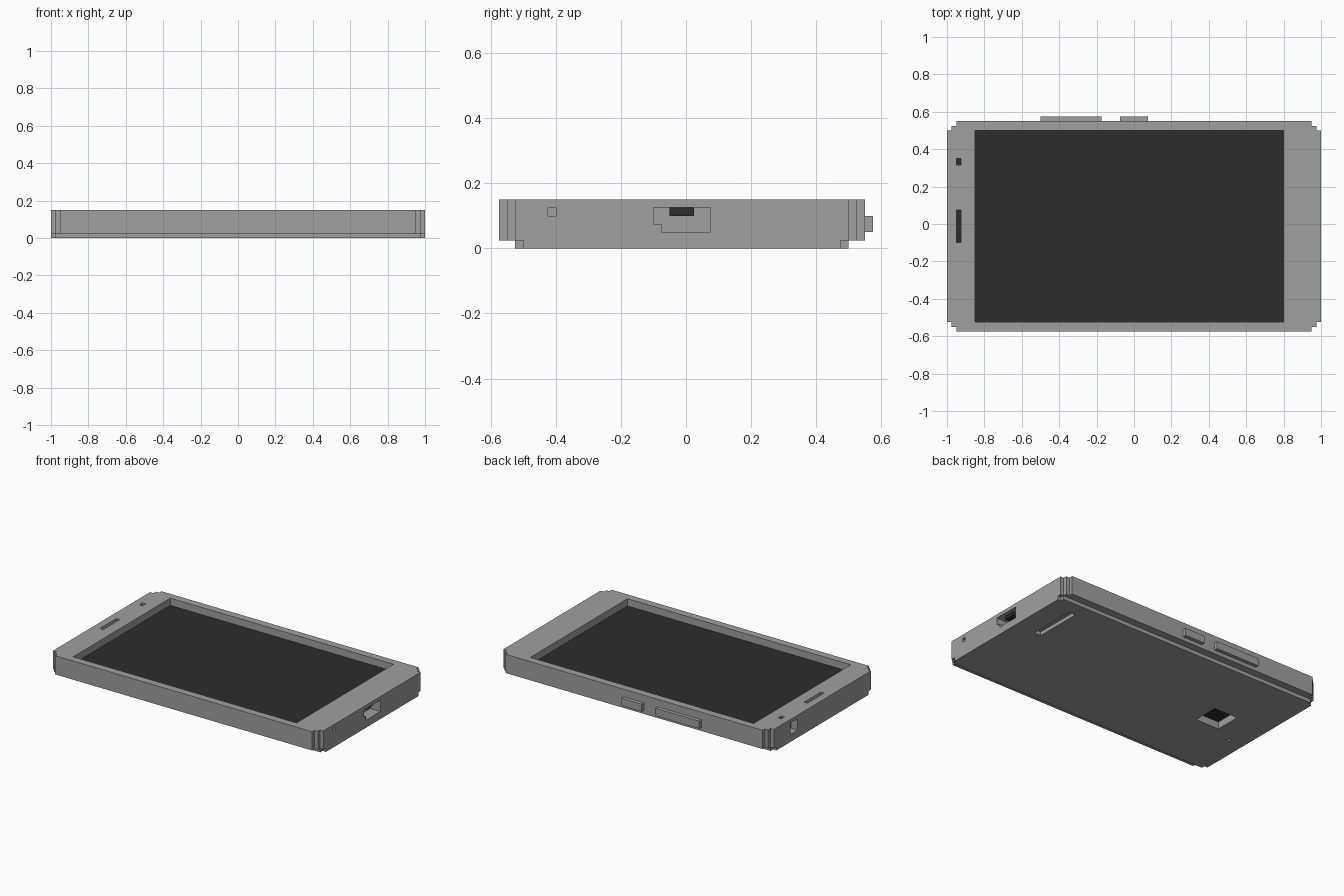
import bpy
import bmesh

if "Cube" in bpy.data.objects:
    bpy.data.objects.remove(bpy.data.objects["Cube"])


def material(name, v):
    m = bpy.data.materials.new(name)
    m.diffuse_color = (v, v, v, 1)
    m.use_nodes = True
    m.node_tree.nodes["Principled BSDF"].inputs["Base Color"].default_value = m.diffuse_color
    return m


GREY = material("body_grey", 0.35)
DARK = material("dark_glass", 0.026)


def add(name, bm, mat):
    bmesh.ops.recalc_face_normals(bm, faces=bm.faces)
    me = bpy.data.meshes.new(name)
    bm.to_mesh(me)
    bm.free()
    me.materials.append(mat)
    ob = bpy.data.objects.new(name, me)
    bpy.context.collection.objects.link(ob)
    return ob


def box(name, x, y, z, mat):
    bm = bmesh.new()
    bmesh.ops.create_cube(bm, size=1)
    for v in bm.verts:
        v.co = [r[0] if c < 0 else r[1] for r, c in zip((x, y, z), v.co)]
    return add(name, bm, mat)


def slab(name, quarter, z0, z1, mat):
    """Extrude a four-way mirrored stepped outline, centred on y = -0.0125."""
    pts = []
    for sx, sy in ((1, 1), (-1, 1), (-1, -1), (1, -1)):
        q = quarter if sx * sy > 0 else quarter[::-1]
        pts += [(sx * x, sy * y - 0.0125) for x, y in q]
    bm = bmesh.new()
    face = bm.faces.new([bm.verts.new((x, y, z0)) for x, y in pts])
    ext = bmesh.ops.extrude_face_region(bm, geom=[face])["geom"]
    for v in ext:
        if isinstance(v, bmesh.types.BMVert):
            v.co.z = z1
    return add(name, bm, mat)


def cut(target, *ranges):
    """Subtract a box from the target and discard the cutter."""
    cutter = box("cutter", *ranges, GREY)
    cutter.hide_render = True
    mod = target.modifiers.new("cut", 'BOOLEAN')
    mod.operation = 'DIFFERENCE'
    mod.solver = 'EXACT'
    mod.object = cutter
    bpy.context.view_layer.objects.active = target
    bpy.ops.object.modifier_apply(modifier=mod.name)
    bpy.data.objects.remove(cutter)


# Main shell and slightly narrower back plate, both with stepped corners
shell = slab("shell", [(1, 0.5125), (0.975, 0.5125), (0.975, 0.5375),
                       (0.95, 0.5375), (0.95, 0.5625)], 0.025, 0.15, GREY)
back = slab("back_plate", [(1, 0.4875), (0.975, 0.4875), (0.975, 0.5125)],
            0, 0.025, GREY)

# Front openings: screen, earpiece slot, front camera
SCREEN = ((-0.85, 0.8), (-0.525, 0.5))
EARPIECE = ((-0.95, -0.925), (-0.1, 0.075))
FRONT_CAM = ((-0.95, -0.925), (0.315, 0.35))
for part, (x, y), floor in (("screen", SCREEN, 0.1),
                            ("earpiece", EARPIECE, 0.1),
                            ("front_camera", FRONT_CAM, 0.13)):
    cut(shell, x, y, (floor, 0.2))
    box(part, x, y, (floor - 0.002, floor + 0.002), DARK)

# Right end: charging port with a dark tongue, and a microphone hole
cut(shell, (0.925, 1.1), (-0.1, 0.075), (0.075, 0.125))
cut(shell, (0.925, 1.1), (-0.075, 0.075), (0.05, 0.1))
box("port_tongue", (0.92, 0.975), (-0.05, 0.025), (0.1, 0.126), DARK)
cut(shell, (0.975, 1.1), (-0.425, -0.4), (0.1, 0.125))

# Left end: audio jack
cut(shell, (-1.1, -0.95), (0.25, 0.325), (0.05, 0.125))

# Back openings: speaker slot, rear camera well, small flash hole
REAR_CAM = ((-0.75, -0.575), (-0.1, 0.075))
cut(back, (0.8, 0.85), (0.075, 0.4), (-0.1, 0.1))
cut(back, (-0.9, -0.875), (-0.175, -0.15), (-0.1, 0.1))
cut(back, *REAR_CAM, (-0.1, 0.1))
cut(shell, *REAR_CAM, (-0.1, 0.05))
box("rear_camera", *REAR_CAM, (0.048, 0.052), DARK)

# Side buttons
for name, x in (("volume_button", (-0.5, -0.175)),
                ("power_button", (-0.075, 0.075))):
    box(name, x, (0.54, 0.575), (0.05, 0.1), GREY)
